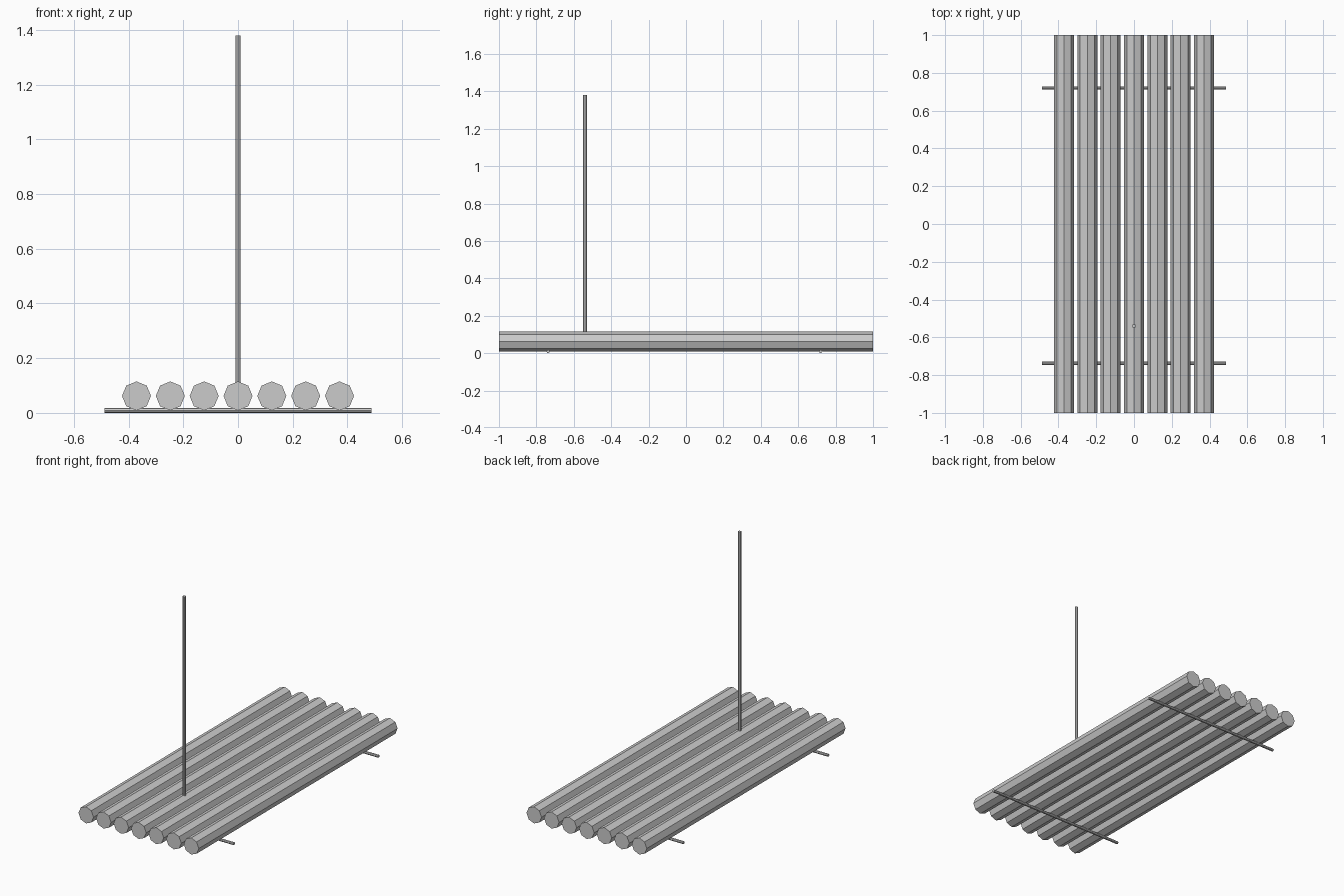
import bpy
from math import pi

if "Cube" in bpy.data.objects:
    bpy.data.objects.remove(bpy.data.objects["Cube"])


def pole(name, radius, length, location, rotation=(0, 0, 0)):
    """Eight-sided flat-shaded pole, centred on location."""
    bpy.ops.mesh.primitive_cylinder_add(vertices=8, radius=radius, depth=length,
                                        location=location, rotation=rotation)
    bpy.context.object.name = name


# Deck: seven logs side by side, running front to back
for i in range(7):
    pole(f"deck_log_{i + 1}", 0.053, 2.0, ((i - 3) * 0.1237, 0, 0.062), (pi / 2, 0, 0))

# Thin cross poles under the deck
for name, y in (("front_cross_pole", -0.737), ("back_cross_pole", 0.72)):
    pole(name, 0.009, 0.976, (0, y, 0.009), (0, pi / 2, 0))

# Mast set into the middle log
mast_bottom, mast_top = 0.08, 1.38
pole("mast", 0.0095, mast_top - mast_bottom, (0, -0.54, (mast_bottom + mast_top) / 2))
